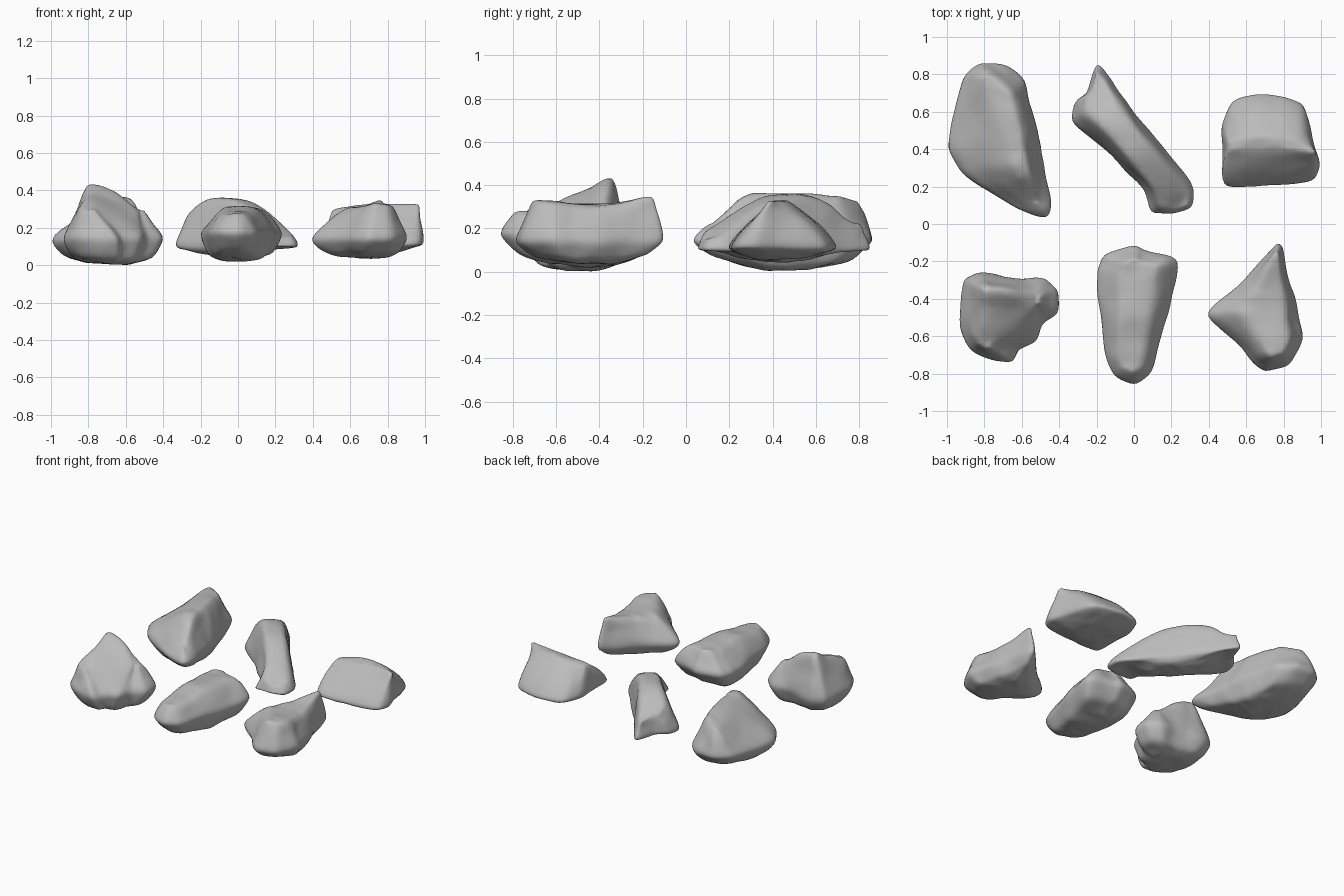
import bpy, bmesh
from mathutils import Vector, noise

cube = bpy.data.objects.get("Cube")
if cube:
    bpy.data.objects.remove(cube, do_unlink=True)

stone_grey = bpy.data.materials.new("stone_grey")
stone_grey.use_nodes = True
GREY = (0.5, 0.5, 0.5, 1)
stone_grey.diffuse_color = GREY
stone_grey.node_tree.nodes["Principled BSDF"].inputs["Base Color"].default_value = GREY


def nearest_on_crest(point, crest):
    """Closest spot in plan on the crest line, carrying the crest height."""
    best = None
    for start, end in zip(crest, crest[1:]):
        start, end = Vector(start), Vector(end)
        run = (end - start).xy
        t = max(0, min(1, (point.xy - start.xy).dot(run) / run.length_squared))
        spot = start.lerp(end, t)
        gap = (spot.xy - point.xy).length
        if best is None or gap < best[0]:
            best = (gap, spot)
    return best[1]


def underside(middle, point, reach, base):
    """A spot on the rounded underside, rising away from the middle."""
    spot = middle.lerp(point, reach)
    rise = 0.45 * (spot - middle).length_squared
    return Vector((spot.x, spot.y, base + rise))


def make_rings(outline, crest, base, waist, width, bulge):
    """Rings from the rounded belly, past the waist outline, up to the crest."""
    middle = sum((Vector(p) for p in outline), Vector((0, 0))) / len(outline)
    belly, foot, girdle, shoulder, top = [], [], [], [], []
    for p in outline:
        p = Vector(p)
        rim = Vector((p.x, p.y, waist))
        ridge = nearest_on_crest(rim, crest)
        peak = ridge.lerp(Vector((p.x, p.y, ridge.z)), width)
        half = rim.lerp(peak, 0.5)
        half.z += bulge * (peak.z - waist)
        belly.append(underside(middle, p, 0.4, base))
        foot.append(underside(middle, p, 0.77, base + 0.01))
        girdle.append(rim)
        shoulder.append(half)
        top.append(peak)
    return [belly, foot, girdle, shoulder, top]


def make_rock(name, outline, crest, base, waist, width, bulge=0.04):
    bm = bmesh.new()
    rings = [[bm.verts.new(co) for co in ring]
             for ring in make_rings(outline, crest, base, waist, width, bulge)]
    count = len(outline)
    for lower, upper in zip(rings, rings[1:]):
        for i in range(count):
            j = (i + 1) % count
            bm.faces.new((lower[i], lower[j], upper[j], upper[i]))
    caps = [bm.faces.new(rings[0][::-1]), bm.faces.new(rings[-1])]
    bmesh.ops.triangulate(bm, faces=caps)
    bmesh.ops.recalc_face_normals(bm, faces=bm.faces)
    bmesh.ops.subdivide_edges(bm, edges=bm.edges, cuts=2, use_grid_fill=True)
    bmesh.ops.smooth_vert(bm, verts=bm.verts, factor=0.5,
                          use_axis_x=True, use_axis_y=True, use_axis_z=True)

    # Weathered dents and lumps
    bm.normal_update()
    for v in bm.verts:
        lump = noise.noise(v.co * 6) * 0.01 + noise.noise(v.co * 14) * 0.008
        v.co += v.normal * (lump + 0.006)
        v.co.z = max(v.co.z, 0)
    mesh = bpy.data.meshes.new(name)
    bm.to_mesh(mesh)
    bm.free()
    mesh.materials.append(stone_grey)
    mesh.shade_smooth()
    rock = bpy.data.objects.new(name, mesh)
    bpy.context.collection.objects.link(rock)
    rounding = rock.modifiers.new("rounding", "SUBSURF")
    rounding.levels = rounding.render_levels = 1


# Broad rock with a long ridge and a blunt far end
make_rock(
    "back_right_rock",
    outline=[(-1.01, .4), (-.93, .27), (-.8, .18), (-.63, .08), (-.46, .02),
             (-.44, .12), (-.48, .3), (-.5, .4), (-.51, .5), (-.56, .65),
             (-.58, .77), (-.68, .86), (-.83, .87), (-.92, .8), (-.97, .6)],
    crest=[(-.77, .77, .32), (-.67, .68, .35), (-.62, .5, .36),
           (-.58, .28, .36), (-.53, .13, .22)],
    base=.01, waist=.14, width=.18, bulge=0)

# Long slanting slab with a flat top and sloping ends
make_rock(
    "back_middle_rock",
    outline=[(-.34, .55), (-.22, .46), (-.08, .32), (.07, .18), (.09, .05),
             (.2, .05), (.31, .09), (.32, .2), (.2, .36), (.08, .5),
             (-.05, .66), (-.13, .78), (-.2, .87), (-.25, .7), (-.32, .65)],
    crest=[(-.2, .75, .22), (-.11, .58, .36), (.03, .39, .35),
           (.14, .24, .27), (.25, .11, .15)],
    base=.05, waist=.1, width=.58)

# Wedge with a gable-shaped section
make_rock(
    "back_left_rock",
    outline=[(.47, .19), (.6, .19), (.75, .2), (.97, .22), (1, .31),
             (.95, .47), (.91, .65), (.82, .69), (.66, .71), (.52, .67),
             (.47, .55), (.47, .38)],
    crest=[(.51, .42, .29), (.7, .45, .33), (.96, .4, .32)],
    base=.06, waist=.11, width=.12, bulge=.08)

# Tall lump with a high front corner and a side knob
make_rock(
    "front_right_rock",
    outline=[(-.92, -.29), (-.93, -.42), (-.94, -.55), (-.89, -.67),
             (-.75, -.74), (-.64, -.75), (-.62, -.67), (-.52, -.64),
             (-.49, -.53), (-.4, -.48), (-.4, -.35), (-.47, -.29),
             (-.55, -.29), (-.7, -.28), (-.83, -.25)],
    crest=[(-.81, -.63, .29), (-.77, -.5, .37), (-.76, -.37, .43),
           (-.68, -.37, .42), (-.54, -.4, .29)],
    base=.01, waist=.14, width=.25, bulge=0)

# Tapering block
make_rock(
    "front_middle_rock",
    outline=[(-.2, -.25), (-.2, -.38), (-.18, -.5), (-.16, -.7), (-.11, -.82),
             (0, -.87), (.09, -.81), (.13, -.65), (.18, -.5), (.22, -.32),
             (.25, -.18), (.05, -.14), (0, -.11), (-.17, -.16)],
    crest=[(.03, -.25, .3), (.01, -.5, .31), (-.02, -.72, .27)],
    base=.03, waist=.17, width=.45)

# Pointed slab
make_rock(
    "front_left_rock",
    outline=[(.77, -.1), (.7, -.18), (.57, -.32), (.44, -.42), (.37, -.49),
             (.54, -.63), (.63, -.74), (.7, -.8), (.83, -.76), (.91, -.61),
             (.88, -.52), (.87, -.4), (.82, -.28), (.79, -.12)],
    crest=[(.755, -.2, .34), (.75, -.4, .3), (.77, -.62, .32)],
    base=.04, waist=.14, width=.48)
